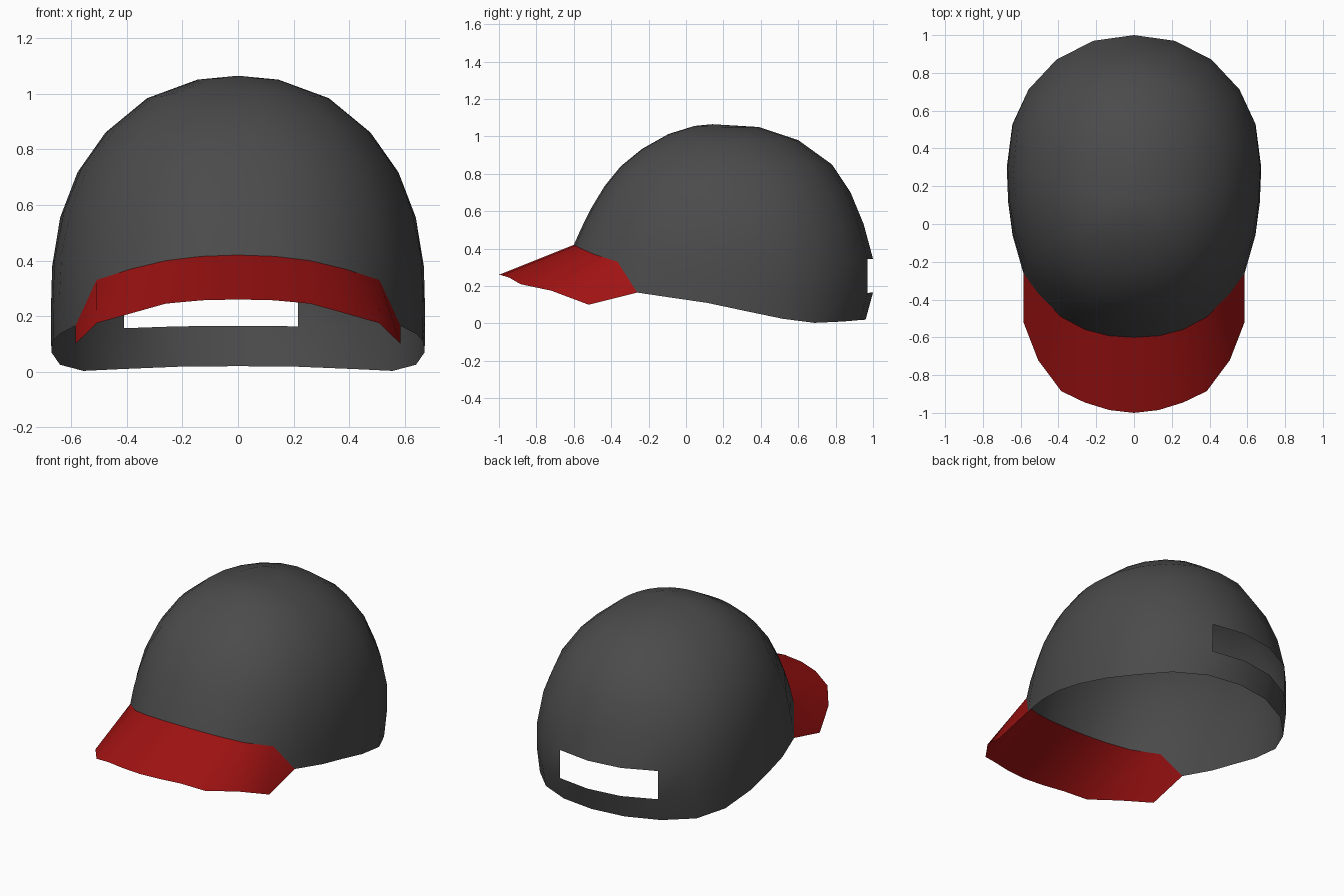
import bpy, bmesh, math

if "Cube" in bpy.data.objects:
    bpy.data.objects.remove(bpy.data.objects["Cube"])

APEX_Y, APEX_Z = 0.14, 1.065

# Horizontal sections of the crown: height, half width, front y, back y, y of widest point
SECTIONS = [
    (0.0, 0.67, -0.74, 0.955, 0.30), (0.165, 0.674, -0.70, 1.0, 0.30),
    (0.345, 0.672, -0.63, 1.0, 0.30), (0.42, 0.665, -0.60, 0.982, 0.29),
    (0.53, 0.648, -0.55, 0.95, 0.28), (0.70, 0.588, -0.46, 0.88, 0.25),
    (0.85, 0.487, -0.34, 0.78, 0.22), (0.98, 0.335, -0.16, 0.60, 0.18),
    (1.05, 0.15, 0.02, 0.39, 0.15), (APEX_Z, 0.0, APEX_Y, APEX_Y, APEX_Y)]

# Columns from front centre to back centre: fraction of half width, side, rim height
FRONT, BACK = -1, 1
COLUMNS = [
    (0.0, FRONT, 0.42), (0.2, FRONT, 0.415), (0.387, FRONT, 0.40),
    (0.573, FRONT, 0.37), (0.757, FRONT, 0.33), (0.868, FRONT, 0.165),
    (0.955, FRONT, 0.135), (0.99, FRONT, 0.11), (1.0, BACK, 0.07),
    (0.955, BACK, 0.025), (0.83, BACK, 0.003), (0.61, BACK, 0.01),
    (0.32, BACK, 0.018), (0.0, BACK, 0.02)]

LEVELS = [0.02, 0.165, 0.345, 0.53, 0.70, 0.85, 0.98, 1.05]


def section(z):
    root = lambda h: math.sqrt(max(APEX_Z - h, 0))
    for a, b in zip(SECTIONS, SECTIONS[1:]):
        if z <= b[0]:
            t = (root(a[0]) - root(z)) / (root(a[0]) - root(b[0]))
            return [p + (q - p) * t for p, q in zip(a[1:], b[1:])]
    return SECTIONS[-1][1:]


def crown_point(column, level, mirror):
    frac, side, rim = column
    z = rim + (APEX_Z - rim) * (level - 0.02) / (APEX_Z - 0.02)
    w, front, back, mid = section(z)
    power = 2.25 if side == FRONT else 2.12
    reach = (1 - frac ** power) ** (1 / power)
    y = mid + reach * ((front if side == FRONT else back) - mid)
    return (mirror * frac * w, y, z)


def finish(bm, name, color, angle):
    bmesh.ops.recalc_face_normals(bm, faces=bm.faces)
    if sum(f.normal.z for f in bm.faces) < 0:
        bmesh.ops.reverse_faces(bm, faces=bm.faces)
    mesh = bpy.data.meshes.new(name)
    bm.to_mesh(mesh)
    bm.free()
    ob = bpy.data.objects.new(name, mesh)
    bpy.context.collection.objects.link(ob)
    mat = bpy.data.materials.new(name + "_color")
    mat.diffuse_color = color
    mat.use_nodes = True
    mat.node_tree.nodes["Principled BSDF"].inputs["Base Color"].default_value = mat.diffuse_color
    mesh.materials.append(mat)
    bpy.ops.object.select_all(action='DESELECT')
    ob.select_set(True)
    bpy.context.view_layer.objects.active = ob
    bpy.ops.object.shade_smooth_by_angle(angle=math.radians(angle))


# Crown: open dome with a strap opening at the back
loop = [(c, 1) for c in COLUMNS] + [(c, -1) for c in COLUMNS[-2:0:-1]]
back = len(COLUMNS) - 1
opening = (back - 1, back, back + 1)
bm = bmesh.new()
rows = [[bm.verts.new(crown_point(c, lv, m)) for c, m in loop] for lv in LEVELS]
apex = bm.verts.new((0, APEX_Y, APEX_Z))
n = len(loop)
for i in range(n):
    j = (i + 1) % n
    for k in range(len(rows) - 1):
        if k == 1 and i in opening:
            continue
        bm.faces.new((rows[k][i], rows[k][j], rows[k + 1][j], rows[k + 1][i]))
    bm.faces.new((rows[-1][i], rows[-1][j], apex))
finish(bm, "cap_crown", (0.07, 0.07, 0.07, 1), 40)

# Brim: curved sheet from the front rim of the crown to its outer edge
outer = [(0, -1, 0.26), (0.13, -0.985, 0.257), (0.26, -0.945, 0.245),
         (0.385, -0.885, 0.21), (0.508, -0.72, 0.175), (0.585, -0.52, 0.10)]
bm = bmesh.new()
strip = []
for i in range(-5, 6):
    m = -1 if i < 0 else 1
    x, y, z = outer[abs(i)]
    strip.append((bm.verts.new(crown_point(COLUMNS[abs(i)], 0.02, m)),
                  bm.verts.new((m * x, y, z))))
for (a, b), (c, d) in zip(strip, strip[1:]):
    bm.faces.new((a, b, d, c))
finish(bm, "cap_brim", (0.35, 0.006, 0.006, 1), 35)
